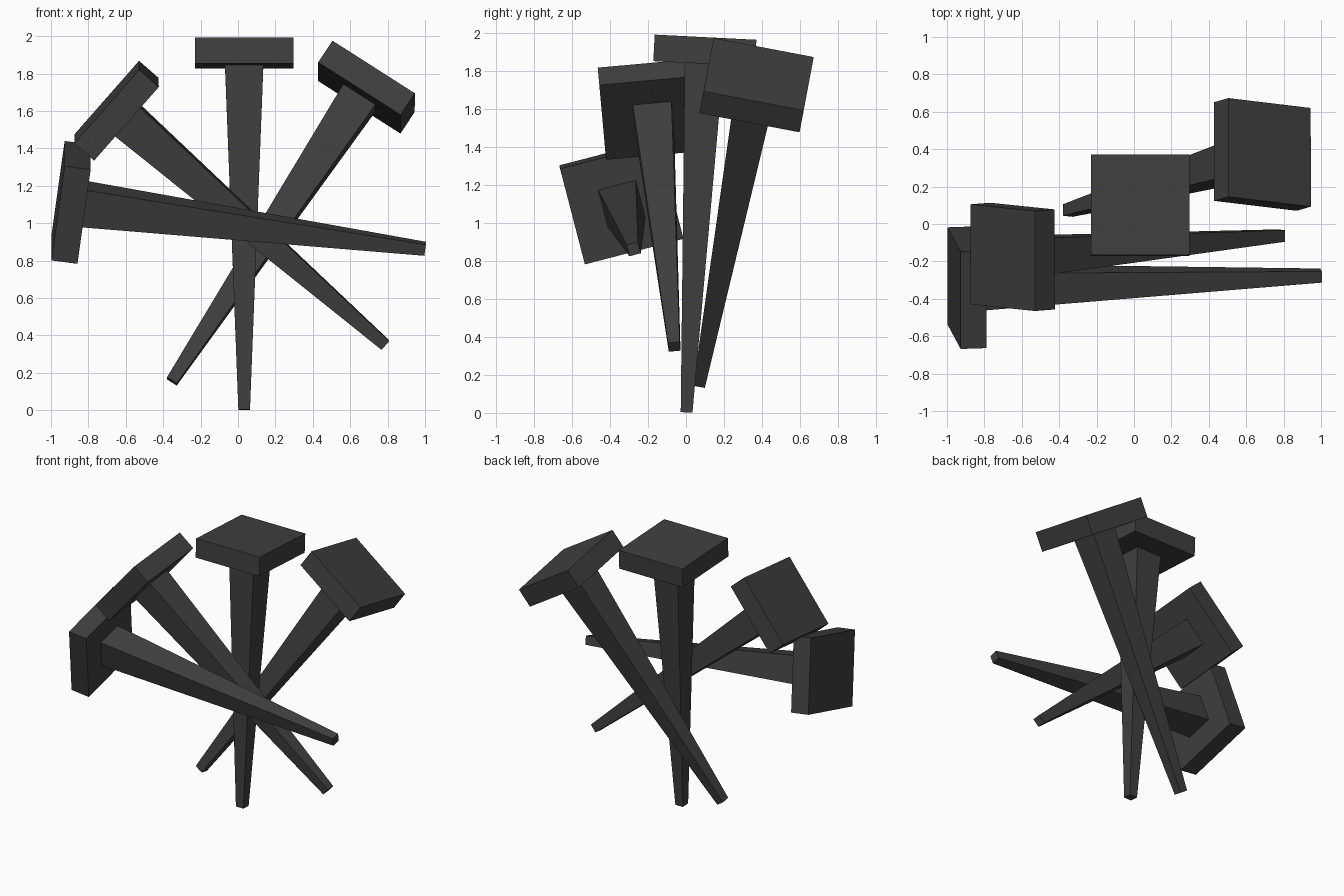
import bpy, bmesh
from mathutils import Vector, Matrix

if "Cube" in bpy.data.objects:
    bpy.data.objects.remove(bpy.data.objects["Cube"])

iron = bpy.data.materials.new("dark iron")
iron.diffuse_color = (0.05, 0.05, 0.05, 1)
iron.use_nodes = True
iron.node_tree.nodes["Principled BSDF"].inputs["Base Color"].default_value = iron.diffuse_color

HEAD_X, HEAD_Y, HEAD_T = 0.525, 0.537, 0.14
SHAFT_TOP, SHAFT_TIP, LENGTH = 0.205, 0.062, 1.98


def frustum(name, z0, size0, z1, size1, matrix):
    """Closed four-sided block between two rectangles, placed by matrix."""
    bm = bmesh.new()
    bmesh.ops.create_cube(bm, size=1)
    for v in bm.verts:
        top = v.co.z > 0
        sx, sy = size1 if top else size0
        v.co = Vector((v.co.x * sx, v.co.y * sy, z1 if top else z0))
    mesh = bpy.data.meshes.new(name)
    bm.to_mesh(mesh)
    bm.free()
    mesh.materials.append(iron)
    obj = bpy.data.objects.new(name, mesh)
    obj.matrix_world = matrix
    bpy.context.collection.objects.link(obj)


def nail(label, tip, top, depth):
    """Nail from tip to centre of head top; depth is the head's front-to-back direction."""
    tip, top = Vector(tip), Vector(top)
    a = (top - tip).normalized()
    d = Vector(depth)
    d = (d - a * d.dot(a)).normalized()
    w = d.cross(a)
    m = Matrix((w, d, a)).transposed().to_4x4()
    m.translation = top
    # origin at the head top, local z along the nail
    frustum(label + "_nail_shaft", -LENGTH, (SHAFT_TIP, SHAFT_TIP),
            -HEAD_T, (SHAFT_TOP, SHAFT_TOP), m)
    frustum(label + "_nail_head", -HEAD_T, (HEAD_X, HEAD_Y), 0, (HEAD_X, HEAD_Y), m)


# Four crossing square nails
nail("upright", (0.033, 0.003, 0.002), (0.033, 0.103, 1.98), (0, 1, -0.05))
nail("right", (-0.353, 0.072, 0.155), (0.725, 0.383, 1.785), (0, 0.983, -0.185))
nail("left", (0.786, -0.062, 0.35), (-0.702, -0.18, 1.647), (0, 0.996, 0.09))
nail("side", (0.993, -0.276, 0.864), (-0.962, -0.343, 1.12), (0, 0.967, 0.251))
